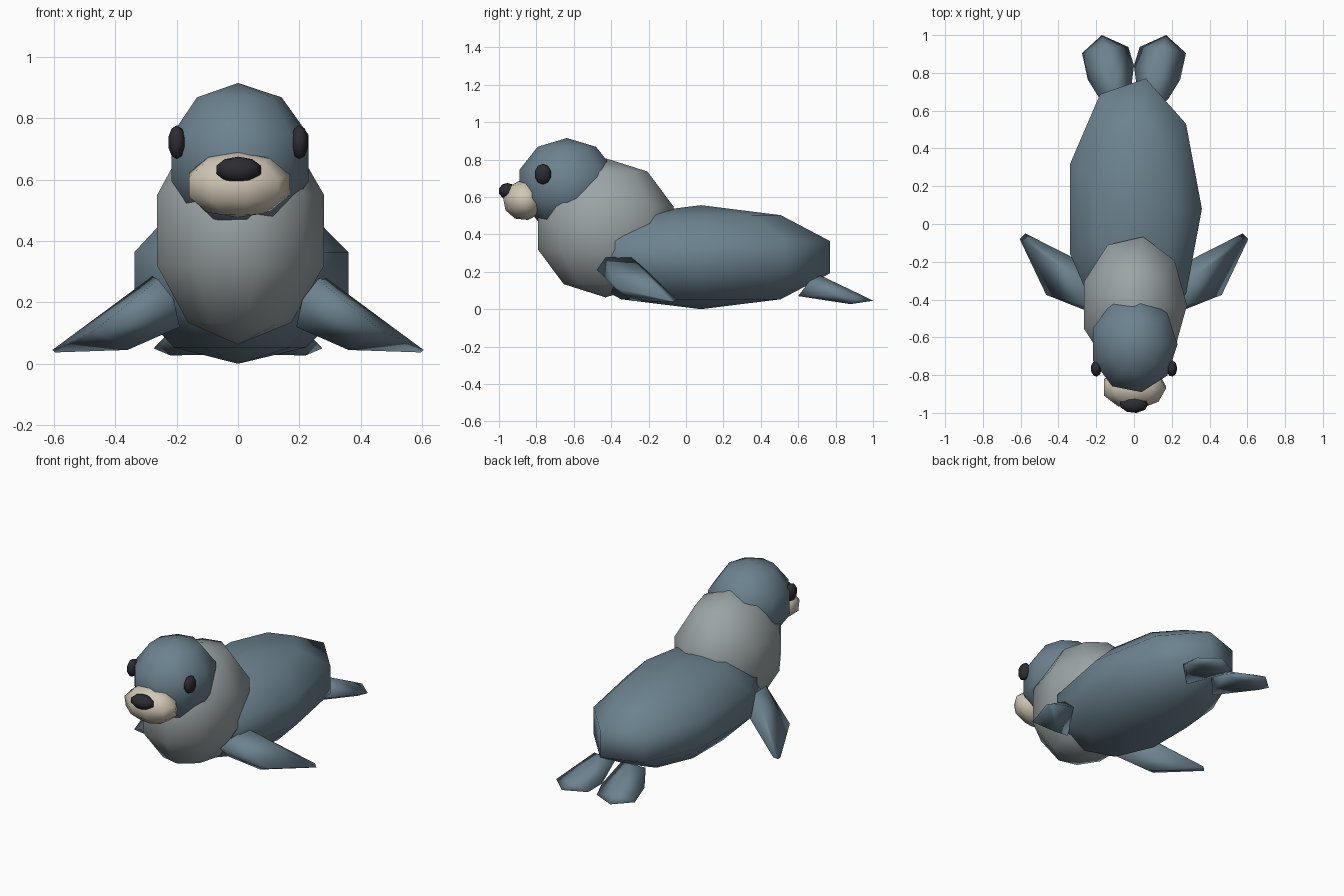
import bpy
import bmesh
from math import sin, cos, pi
from mathutils import Matrix, Vector

if "Cube" in bpy.data.objects:
    bpy.data.objects.remove(bpy.data.objects["Cube"], do_unlink=True)


def material(name, rgb):
    mat = bpy.data.materials.new(name)
    mat.use_nodes = True
    colour = (*rgb, 1.0)
    mat.diffuse_color = colour
    bsdf = mat.node_tree.nodes["Principled BSDF"]
    bsdf.inputs["Base Color"].default_value = colour
    bsdf.inputs["Roughness"].default_value = 0.8
    return mat


slate = material("slate_blue", (0.15, 0.225, 0.275))
grey = material("pale_grey", (0.33, 0.37, 0.375))
cream = material("cream", (0.63, 0.57, 0.46))
dark = material("near_black", (0.025, 0.025, 0.032))


def finish(name, bm, mat):
    """Turn a bmesh into a smooth shaded object."""
    bmesh.ops.recalc_face_normals(bm, faces=bm.faces)
    for face in bm.faces:
        face.smooth = True
    mesh = bpy.data.meshes.new(name)
    bm.to_mesh(mesh)
    bm.free()
    mesh.materials.append(mat)
    obj = bpy.data.objects.new(name, mesh)
    bpy.context.collection.objects.link(obj)
    return obj


def ball(name, centre, radii, mat, tilt=0.0, sides=9, rings=5):
    """Low-poly ellipsoid with upright poles and its first vertex on +x."""
    bm = bmesh.new()
    top, bottom = bm.verts.new((0, 0, 1)), bm.verts.new((0, 0, -1))
    loops = []
    for r in range(1, rings):
        lat = pi * r / rings
        loops.append([bm.verts.new((sin(lat) * cos(2 * pi * s / sides),
                                    sin(lat) * sin(2 * pi * s / sides),
                                    cos(lat))) for s in range(sides)])
    for s in range(sides):
        n = (s + 1) % sides
        bm.faces.new((top, loops[0][s], loops[0][n]))
        bm.faces.new((bottom, loops[-1][n], loops[-1][s]))
        for upper, lower in zip(loops, loops[1:]):
            bm.faces.new((upper[s], lower[s], lower[n], upper[n]))
    place = (Matrix.Translation(Vector(centre)) @ Matrix.Rotation(tilt, 4, 'X')
             @ Matrix.Diagonal((*radii, 1.0)))
    bmesh.ops.transform(bm, matrix=place, verts=bm.verts)
    return finish(name, bm, mat)


def flipper(name, points, side, mat):
    """Solid paddle wrapped around a few corner points, mirrored by side."""
    bm = bmesh.new()
    for x, y, z in points:
        bm.verts.new((x * side, y, z))
    hull = bmesh.ops.convex_hull(bm, input=bm.verts)
    loose = {v for v in hull["geom_interior"] + hull["geom_unused"]
             if isinstance(v, bmesh.types.BMVert)}
    bmesh.ops.delete(bm, geom=list(loose), context='VERTS')
    return finish(name, bm, mat)


# Body, chest and head
ball("body", (0, 0.08, 0.278), (0.378, 0.737, 0.278), slate)
ball("chest", (0, -0.43, 0.435), (0.295, 0.387, 0.372), grey)
ball("head", (0, -0.637, 0.67), (0.242, 0.27, 0.245), slate)

# Face
ball("muzzle", (0, -0.865, 0.583), (0.178, 0.116, 0.108), cream, tilt=0.2)
ball("nose", (0, -0.955, 0.632), (0.079, 0.048, 0.043), dark)

# Flipper corners for the model's left
FRONT = [(0.28, -0.30, 0.285), (0.26, -0.43, 0.275), (0.21, -0.476, 0.21),
         (0.19, -0.38, 0.12), (0.28, -0.20, 0.20), (0.465, -0.375, 0.11),
         (0.36, -0.29, 0.045), (0.605, -0.08, 0.045), (0.575, -0.05, 0.05),
         (0.595, -0.07, 0.037)]
REAR = [(0.17, 1.0, 0.045), (0.03, 0.937, 0.045), (0.275, 0.905, 0.05),
        (0.22, 0.88, 0.027), (0.08, 0.88, 0.03), (0.15, 0.93, 0.08),
        (0.0, 0.84, 0.07), (0.245, 0.765, 0.08), (0.18, 0.66, 0.15),
        (0.10, 0.72, 0.18), (0.02, 0.68, 0.15), (0.10, 0.60, 0.07)]

# Paired parts
for label, side in (("left", 1), ("right", -1)):
    ball(label + "_eye", (0.2 * side, -0.765, 0.722), (0.03, 0.046, 0.055), dark)
    flipper(label + "_front_flipper", FRONT, side, slate)
    flipper(label + "_rear_flipper", REAR, side, slate)
